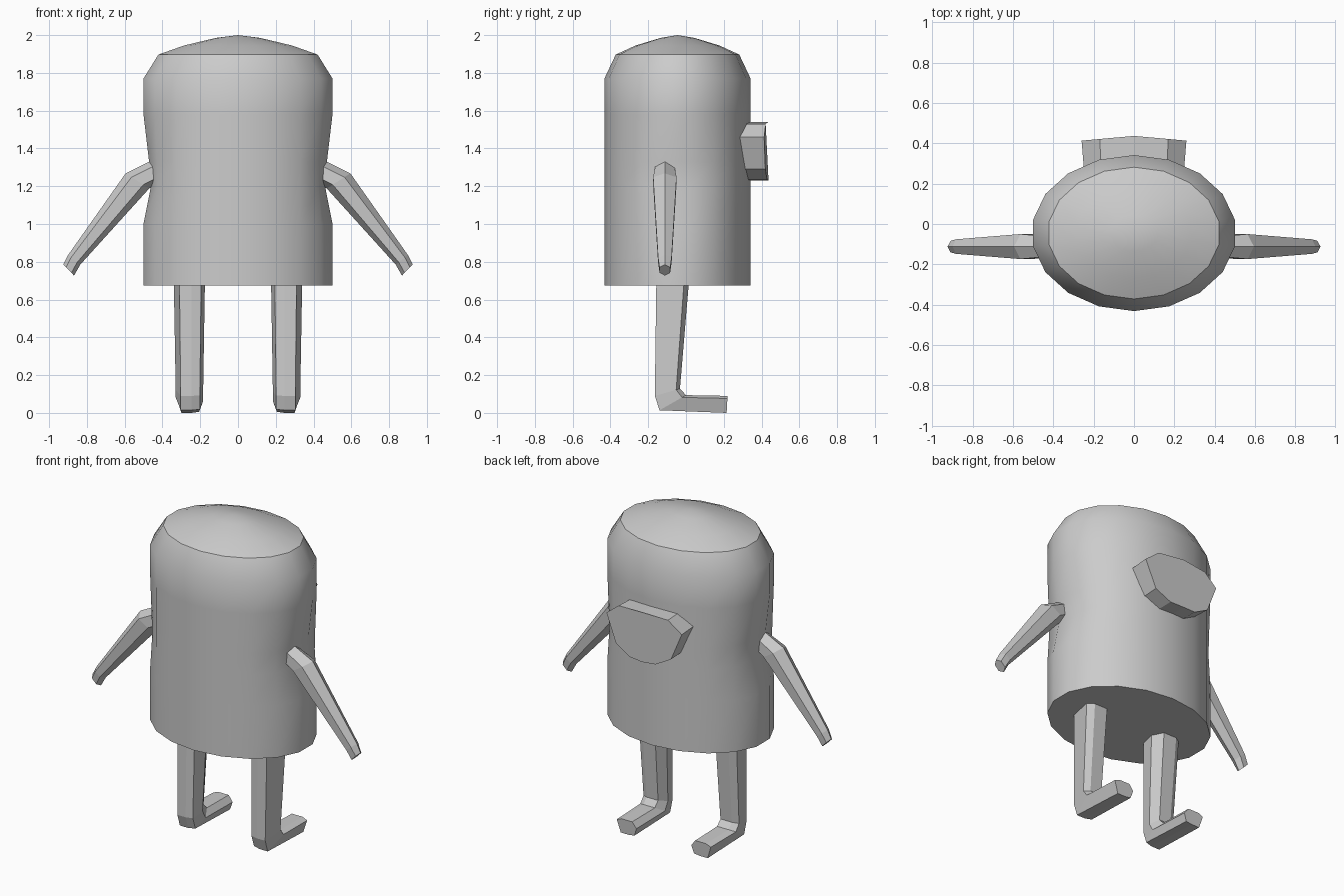
import bpy, bmesh, math

if "Cube" in bpy.data.objects:
    bpy.data.objects.remove(bpy.data.objects["Cube"])

def make(name, rings, smooth=None, apex=None):
    """Skin a list of equal-length closed rings, capping both ends."""
    bm = bmesh.new()
    vs = [[bm.verts.new(p) for p in r] for r in rings]
    n = len(vs[0])
    for a, b in zip(vs, vs[1:]):
        for i in range(n):
            j = (i + 1) % n
            bm.faces.new((a[i], a[j], b[j], b[i]))
    bm.faces.new(vs[0][::-1])
    if apex:
        tip = bm.verts.new(apex)
        for i in range(n):
            bm.faces.new((vs[-1][i], vs[-1][(i + 1) % n], tip))
    else:
        bm.faces.new(vs[-1])
    bmesh.ops.recalc_face_normals(bm, faces=bm.faces)
    me = bpy.data.meshes.new(name)
    bm.to_mesh(me)
    bm.free()
    ob = bpy.data.objects.new(name, me)
    bpy.context.collection.objects.link(ob)
    if smooth:
        bpy.ops.object.select_all(action='DESELECT')
        ob.select_set(True)
        bpy.context.view_layer.objects.active = ob
        bpy.ops.object.shade_smooth_by_angle(angle=math.radians(smooth))
    return ob

# Body: 18-sided oval barrel, pinched at the shoulders, with a low dome
SIDES, CY = 18, -0.045
def oval(z, rx, ry, pinch=0):
    ring = []
    for i in range(SIDES):
        t = math.radians(10 + 20 * i)
        c = math.cos(t)
        k = pinch if abs(c) > 0.9 else pinch * 0.4 if abs(c) > 0.8 else 0
        ring.append((c * (rx - k), CY + ry * math.sin(t), z))
    return ring

R, D = 0.508, 0.387
body = [oval(0.675, R, D), oval(1.0, R, D), oval(1.2, R, D, 0.04),
        oval(1.33, R, D, 0.03), oval(1.58, R, D), oval(1.77, R, D),
        oval(1.897, 0.428, 0.327), oval(1.945, 0.29, 0.222), oval(1.985, 0.12, 0.09)]
make("body", body, 35, (0, CY, 2.0))

# Back pack: rounded-bottom outline pulled out of the body
outline = [(0.26, 1.46), (0.17, 1.53), (0, 1.54), (-0.17, 1.53), (-0.26, 1.46),
           (-0.19, 1.29), (-0.09, 1.235), (0, 1.23), (0.09, 1.235), (0.19, 1.29)]
make("back_pack", [[(x * 0.94, 0.22, z) for x, z in outline],
                   [(x, 0.437 - 0.09 * abs(x), z) for x, z in outline]])

def arm_ring(s, top, bottom, w):
    ring = []
    for i in range(6):
        a = math.radians(60 * i)
        u = (1 + math.cos(a)) / 2
        x, z = (bottom[k] + (top[k] - bottom[k]) * u for k in (0, 1))
        ring.append((s * x, -0.112 + w * math.sin(a) / 0.866, z))
    return ring

# Leg cross-section: x position, and 0 (back) to 1 (front) across the leg
SECTION = [(0.20, 0.06), (0.25, 0), (0.315, 0), (0.345, 0.85),
           (0.305, 1), (0.215, 1), (0.18, 0.6)]
def leg_ring(s, lo, hi, k):
    return [(s * (0.255 + (x - 0.26) * k), lo[0] + (hi[0] - lo[0]) * u,
             lo[1] + (hi[1] - lo[1]) * u) for x, u in SECTION]

for side, s in (("left", -1), ("right", 1)):
    # Arms: shoulder, elbow, wrist, hand
    make(side + "_arm", [arm_ring(s, (0.45, 1.34), (0.41, 1.22), 0.05),
                         arm_ring(s, (0.595, 1.268), (0.47, 1.188), 0.062),
                         arm_ring(s, (0.90, 0.835), (0.835, 0.785), 0.036),
                         arm_ring(s, (0.925, 0.785), (0.868, 0.727), 0.028)])
    # Legs bending into feet
    make(side + "_leg", [leg_ring(s, (-0.157, 0.70), (0.016, 0.70), 1),
                         leg_ring(s, (-0.165, 0.09), (-0.032, 0.128), 0.88),
                         leg_ring(s, (-0.14, 0.014), (0.0, 0.094), 0.88),
                         leg_ring(s, (0.215, 0.0), (0.22, 0.09), 0.82)])
